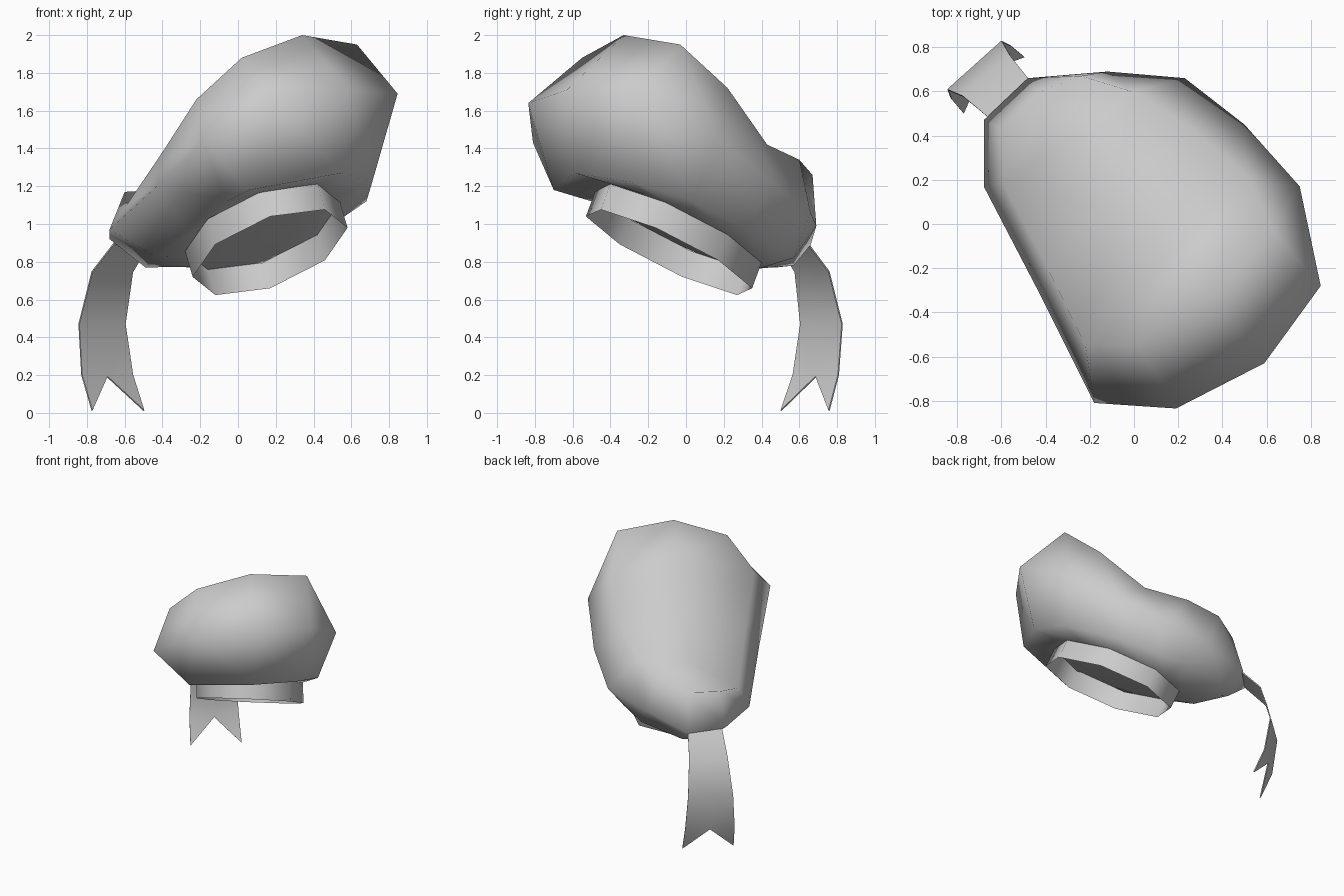
import bpy, bmesh, math
from mathutils import Vector

cube = bpy.data.objects.get("Cube")
if cube:
    bpy.data.objects.remove(cube, do_unlink=True)

# One plain grey cloth for every part
cloth = bpy.data.materials.new("grey_cloth")
cloth.use_nodes = True
grey = (0.6, 0.6, 0.6, 1)
cloth.diffuse_color = grey
cloth.node_tree.nodes["Principled BSDF"].inputs["Base Color"].default_value = grey


def bridge(bm, first, second, closed=True):
    """Join two equal rows of vertices with quads."""
    count = len(first)
    for i in range(count if closed else count - 1):
        j = (i + 1) % count
        bm.faces.new((first[i], first[j], second[j], second[i]))


def add_row(bm, points):
    return [bm.verts.new(p) for p in points]


def finish(bm, name, smooth_angle):
    """Turn the bmesh into a named, shaded object."""
    bmesh.ops.recalc_face_normals(bm, faces=bm.faces)
    mesh = bpy.data.meshes.new(name)
    bm.to_mesh(mesh)
    bm.free()
    mesh.materials.append(cloth)
    obj = bpy.data.objects.new(name, mesh)
    bpy.context.collection.objects.link(obj)
    bpy.ops.object.select_all(action='DESELECT')
    obj.select_set(True)
    bpy.context.view_layer.objects.active = obj
    bpy.ops.object.shade_smooth_by_angle(angle=math.radians(smooth_angle))


# Tilted, slightly skewed head opening, spanned by two axes
band_center = Vector((0.17, -0.09, 0.85))
band_rise = Vector((-0.04, 0.05, 0.135))
side_axis = Vector((0.41, -0.07, 0.13))
back_axis = Vector((0, 0.44, -0.19))
top_center = band_center + band_rise


def opening_point(angle, center):
    return center + side_axis * math.cos(angle) + back_axis * math.sin(angle)


def opening_angle(point):
    """Angle on the opening that lies below a point of the cap."""
    offset = point - top_center
    along_side = offset.x / side_axis.x
    along_back = (offset.y - along_side * side_axis.y) / back_axis.y
    return math.atan2(along_back, along_side)


# Cap body: loops run from the front edge round the left side, back and right side
crown_loop = [
    (.02, -.55, 1.88), (.34, -.33, 2), (.63, -.03, 1.95), (.51, .22, 1.72),
    (.26, .43, 1.42), (-.01, .6, 1.34), (-.24, .67, 1.26), (-.43, .6, 1.18),
    (-.6, .43, 1.17), (-.59, .18, 1.1), (-.4, -.18, 1.38), (-.22, -.55, 1.66)]
wide_loop = [
    (.19, -.835, 1.64), (.59, -.63, 1.71), (.845, -.28, 1.69), (.75, .17, 1.45),
    (.5, .45, 1.22), (.23, .66, 1.06), (-.12, .69, .99), (-.48, .66, .89),
    (-.68, .47, .92), (-.68, .17, .97), (-.43, -.31, 1.2), (-.18, -.81, 1.43)]
under_loop = [
    (.06, -.7, 1.18), (.55, -.59, 1.27), (.71, -.28, 1.22), (.68, .04, 1.12),
    (.42, .33, .97), (.2, .5, .87), (0, .57, .82), (-.36, .57, .78),
    (-.49, .48, .77), (-.44, .15, .83), (-.28, -.18, .97), (-.06, -.5, 1.12)]
crown_ridge = [(.15, -.15, 1.84), (-.08, .13, 1.53), (-.3, .38, 1.3)]

bm = bmesh.new()
crown, wide, under = (add_row(bm, loop) for loop in (crown_loop, wide_loop, under_loop))
ridge = add_row(bm, crown_ridge)
opening = add_row(bm, [opening_point(opening_angle(v.co), top_center) for v in under])
for upper, lower in ((crown, wide), (wide, under), (under, opening)):
    bridge(bm, upper, lower)
bm.faces.new(opening)

# Crown surface: rows across the cap from front to back
rows = [crown[:3]]
for step, middle in enumerate(ridge):
    rows.append([crown[-1 - step], middle, crown[3 + step]])
rows.append([crown[8], crown[7], crown[6]])
for front, back in zip(rows, rows[1:]):
    bridge(bm, front, back, closed=False)
finish(bm, "cap_body", 130)

# Eight-sided open head band
bm = bmesh.new()
angles = [math.tau * i / 8 for i in range(8)]
lower = add_row(bm, [opening_point(a, band_center) for a in angles])
upper = add_row(bm, [opening_point(a, top_center) for a in angles])
bridge(bm, lower, upper)
finish(bm, "head_band", 80)

# Hanging ribbon with a swallow-tail end
right_edge = [(-.62, .45, .95), (-.775, .58, .75), (-.845, .61, .47),
              (-.83, .57, .2), (-.775, .505, .01)]
left_edge = [(-.44, .61, .95), (-.56, .76, .75), (-.6, .83, .47),
             (-.56, .81, .2), (-.5, .76, .01)]
bm = bmesh.new()
right, left = add_row(bm, right_edge), add_row(bm, left_edge)
notch = bm.verts.new((-.695, .69, .19))
bridge(bm, right[:3], left[:3], closed=False)
bm.faces.new((right[2], right[3], notch))
bm.faces.new((right[2], notch, left[2]))
bm.faces.new((left[2], notch, left[3]))
for edge in (right, left):
    bm.faces.new((edge[3], edge[4], notch))
bmesh.ops.recalc_face_normals(bm, faces=bm.faces)
bmesh.ops.solidify(bm, geom=bm.faces[:], thickness=0.008)
finish(bm, "tail_ribbon", 50)
